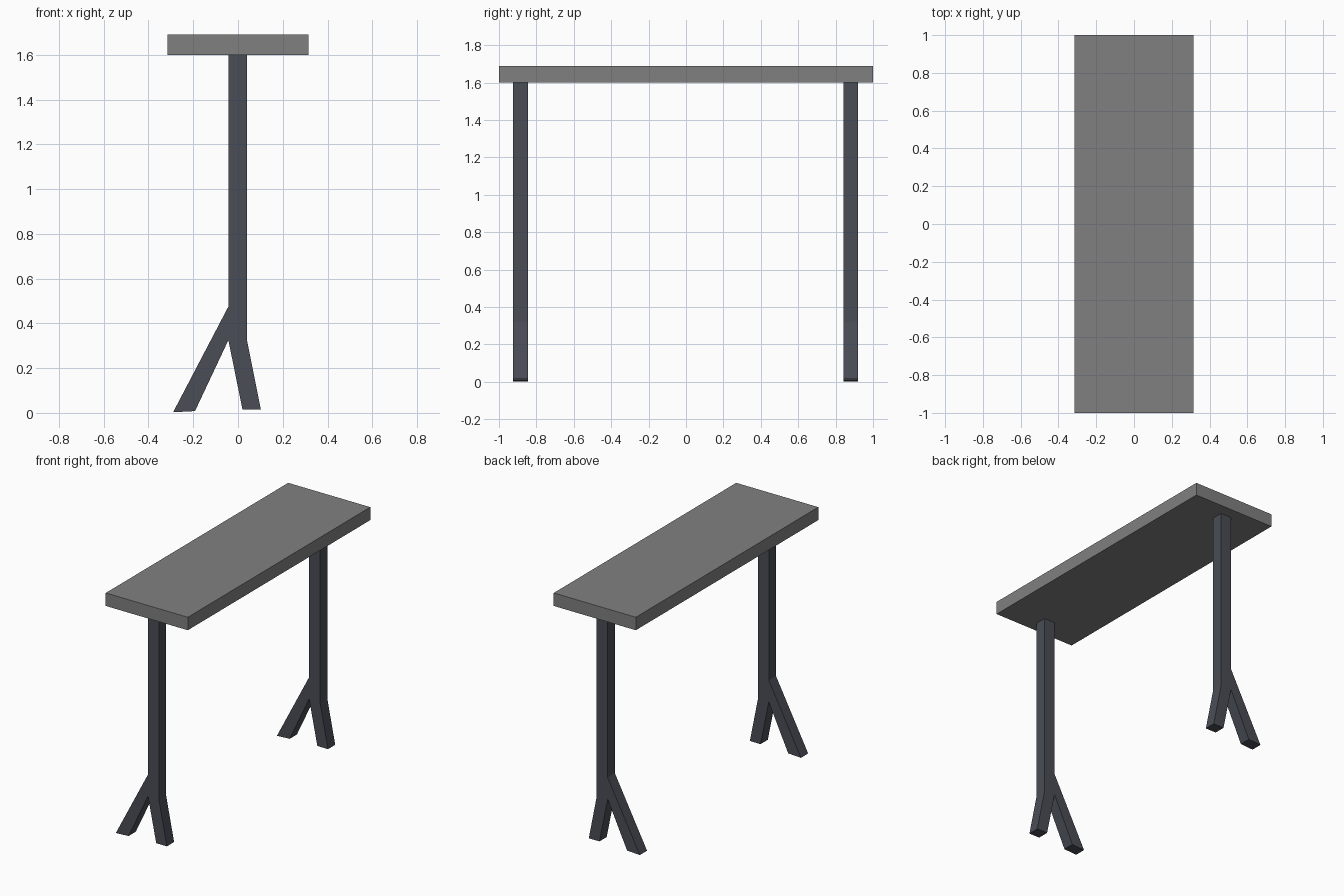
import bpy
import bmesh

if "Cube" in bpy.data.objects:
    bpy.data.objects.remove(bpy.data.objects["Cube"])


def material(name, rgb):
    m = bpy.data.materials.new(name)
    m.diffuse_color = (*rgb, 1.0)
    m.use_nodes = True
    m.node_tree.nodes["Principled BSDF"].inputs["Base Color"].default_value = m.diffuse_color
    return m


def extruded_profile(name, profile, y0, y1, mat):
    """Extrude an (x, z) outline along y from y0 to y1."""
    bm = bmesh.new()
    face = bm.faces.new([bm.verts.new((x, y0, z)) for x, z in profile])
    ext = bmesh.ops.extrude_face_region(bm, geom=[face])["geom"]
    verts = [v for v in ext if isinstance(v, bmesh.types.BMVert)]
    bmesh.ops.translate(bm, verts=verts, vec=(0, y1 - y0, 0))
    bmesh.ops.recalc_face_normals(bm, faces=bm.faces)
    mesh = bpy.data.meshes.new(name)
    bm.to_mesh(mesh)
    bm.free()
    mesh.materials.append(mat)
    obj = bpy.data.objects.new(name, mesh)
    bpy.context.collection.objects.link(obj)
    return obj


top_grey = material("top grey", (0.216, 0.216, 0.216))
leg_slate = material("leg slate", (0.067, 0.074, 0.093))

# Slab top
slab = [(-0.315, 1.6), (0.315, 1.6), (0.315, 1.69), (-0.315, 1.69)]
extruded_profile("table_top", slab, -1.0, 1.0, top_grey)

# Forked legs: upright post with a long left foot and a short right foot
leg = [(-0.043, 1.6), (-0.043, 0.475), (-0.29, 0.003), (-0.192, 0.008),
       (-0.043, 0.325), (0.02, 0.015), (0.102, 0.015), (0.041, 0.32),
       (0.041, 1.6)]
for name, y0, y1 in (("front_leg", -0.925, -0.846), ("back_leg", 0.841, 0.92)):
    extruded_profile(name, leg, y0, y1, leg_slate)
